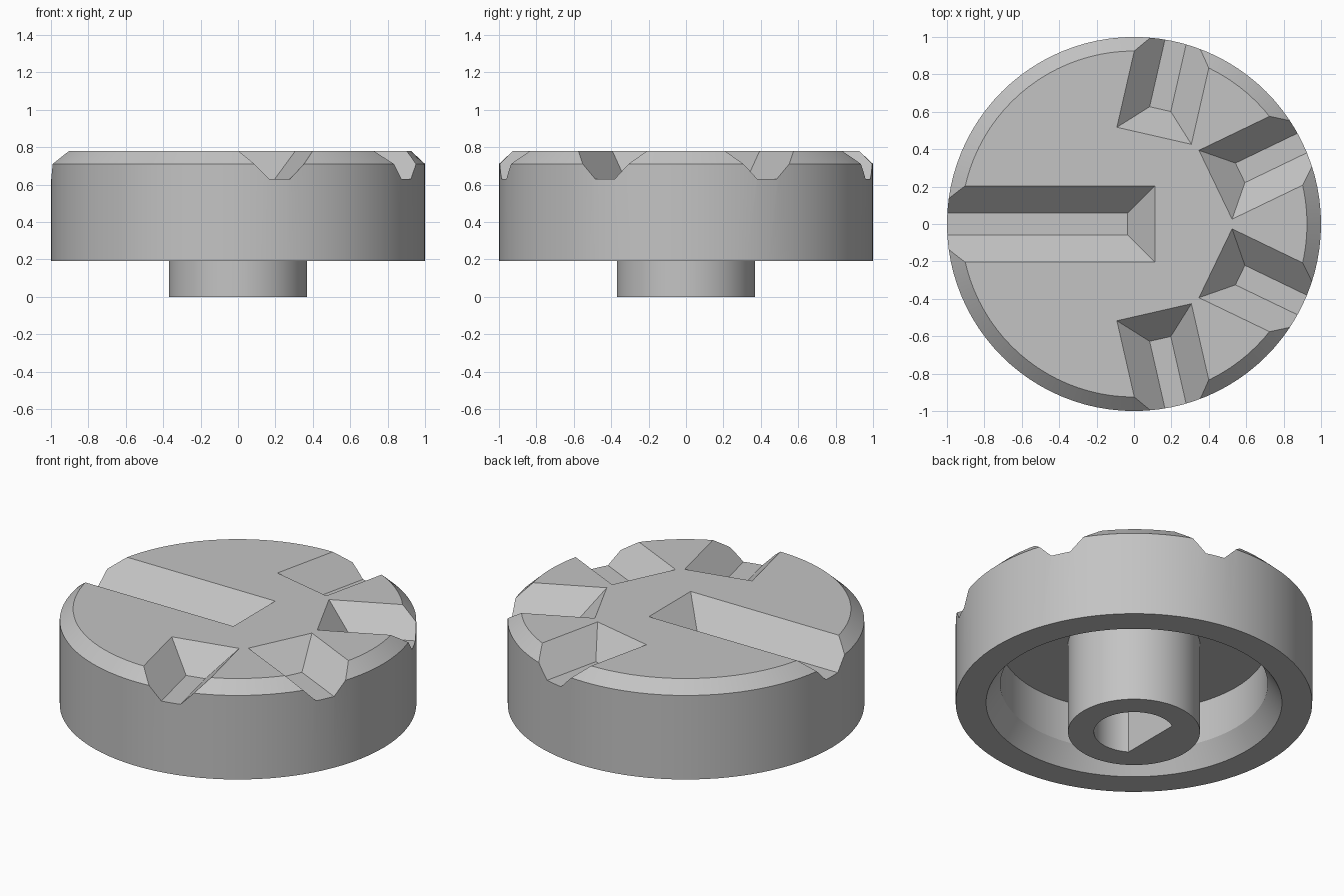
import bpy, bmesh
from math import pi, cos, sin, acos, radians
from mathutils import Matrix, Vector

cube = bpy.data.objects.get("Cube")
if cube:
    bpy.data.objects.remove(cube, do_unlink=True)

SEGMENTS = 96
TOP, FLOOR = 0.78, 0.63      # dial face and groove floor heights

grey = bpy.data.materials.new("plain grey")
grey.use_nodes = True
grey.diffuse_color = (0.55, 0.55, 0.55, 1)
grey.node_tree.nodes["Principled BSDF"].inputs["Base Color"].default_value = grey.diffuse_color


def make_object(name, bm):
    bmesh.ops.recalc_face_normals(bm, faces=bm.faces)
    mesh = bpy.data.meshes.new(name)
    bm.to_mesh(mesh)
    bm.free()
    mesh.materials.append(grey)
    obj = bpy.data.objects.new(name, mesh)
    bpy.context.collection.objects.link(obj)
    return obj


def lathe(name, profile):
    """Spin a radius/height profile, closed on the axis, around z."""
    bm = bmesh.new()
    verts = [bm.verts.new((r, 0, z)) for r, z in profile]
    edges = [bm.edges.new(pair) for pair in zip(verts, verts[1:])]
    bmesh.ops.spin(bm, geom=verts + edges, cent=(0, 0, 0), axis=(0, 0, 1),
                   angle=2 * pi, steps=SEGMENTS, use_merge=True)
    bmesh.ops.remove_doubles(bm, verts=bm.verts, dist=0.0001)
    # one flat disc at each end instead of a fan
    poles = [v for v in bm.verts if v.co.xy.length < 0.0001]
    bmesh.ops.dissolve_verts(bm, verts=poles)
    return make_object(name, bm)


def loft(name, lower, upper):
    """Solid between two matching outlines."""
    bm = bmesh.new()
    a = [bm.verts.new(p) for p in lower]
    b = [bm.verts.new(p) for p in upper]
    bm.faces.new(a)
    bm.faces.new(b)
    for i in range(len(a)):
        j = (i + 1) % len(a)
        bm.faces.new((a[i], a[j], b[j], b[i]))
    return make_object(name, bm)


def cut(obj, cutter):
    cutter.hide_render = True
    mod = obj.modifiers.new("cut", 'BOOLEAN')
    mod.operation = 'DIFFERENCE'
    mod.solver = 'EXACT'
    mod.object = cutter
    bpy.context.view_layer.objects.active = obj
    bpy.ops.object.modifier_apply(modifier=mod.name)
    bpy.data.objects.remove(cutter, do_unlink=True)


def groove(angle, start):
    """Trough with sloped sides and a sloped inner end, open at the rim."""
    rise = 0.05
    turn = Matrix.Rotation(radians(angle), 4, 'Z')

    def outline(inner, half, z):
        return [turn @ Vector(p) for p in
                ((inner, -half, z), (1.2, -half, z), (1.2, half, z), (inner, half, z))]

    return loft("groove_cutter", outline(start + 0.145, 0.058, FLOOR),
                outline(start - rise, 0.203 + rise, TOP + rise))


# Hollow dial cap with a chamfered top and a flared underside opening
cap = lathe("dial_cap", [(0, 0.57), (0.75, 0.57), (0.75, 0.31), (0.83, 0.19),
                         (1, 0.19), (1, 0.71), (0.925, TOP), (0, TOP)])

# Long pointer groove and four short grip grooves on a seven-fold spacing
cut(cap, groove(180, -0.11))
for step in (0.5, 1.5):
    for side in (1, -1):
        cut(cap, groove(side * step * 360 / 7, 0.485))

# Central stem with a D-shaped shaft hole
stem = lathe("shaft_stem", [(0, 0), (0.37, 0), (0.37, 0.6), (0, 0.6)])
bore, flat = 0.225, -0.12
limit = acos(flat / bore)
arc = [-limit + 2 * limit * i / 40 for i in range(41)]
cut(stem, loft("bore_cutter",
               [(bore * cos(t), bore * sin(t), -0.1) for t in arc],
               [(bore * cos(t), bore * sin(t), 0.5) for t in arc]))

# Smooth round walls, sharp edges
for obj in (cap, stem):
    bpy.ops.object.select_all(action='DESELECT')
    obj.select_set(True)
    bpy.context.view_layer.objects.active = obj
    bpy.ops.object.shade_smooth_by_angle(angle=radians(25))
